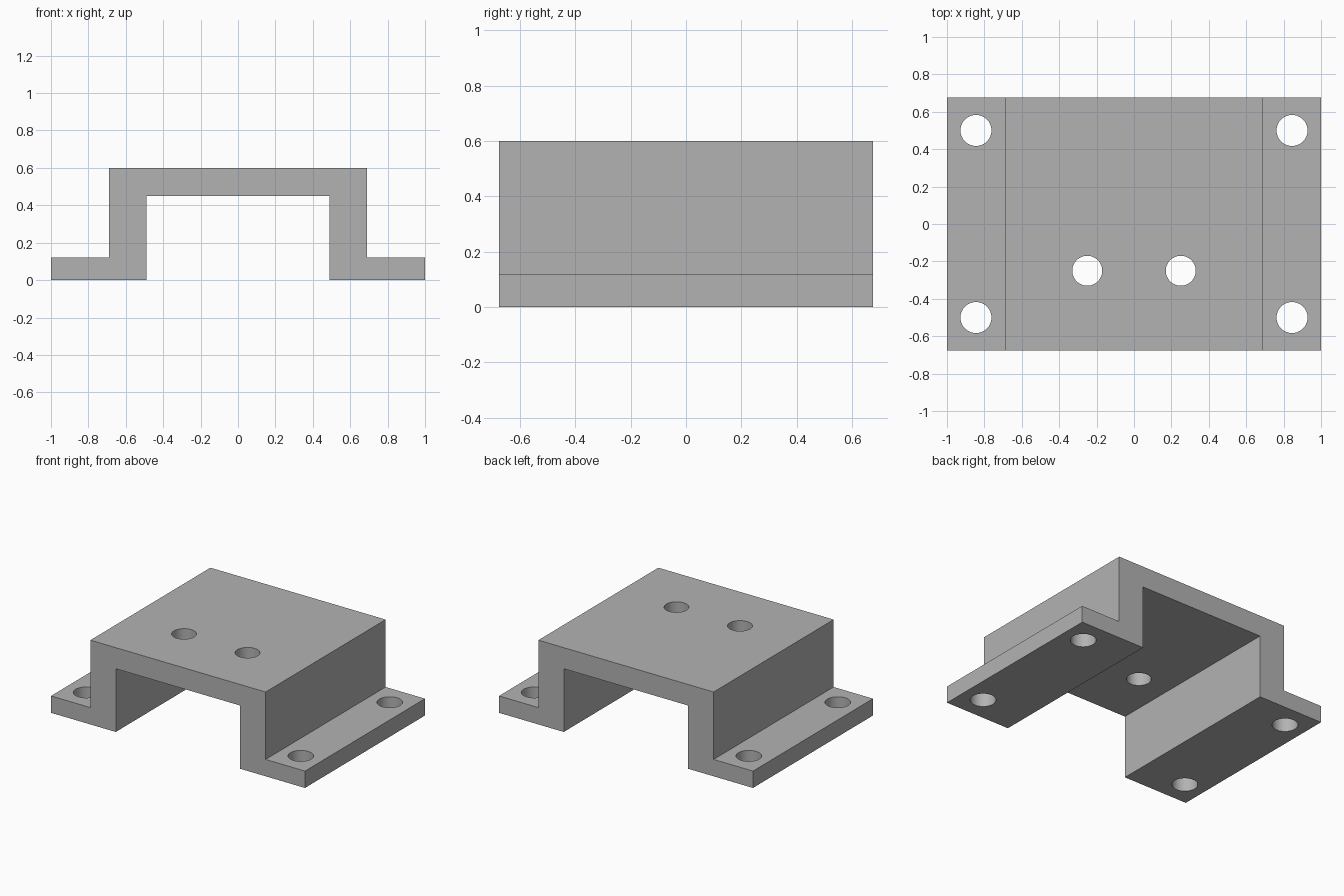
import bpy
import bmesh
import math
from mathutils import Matrix, Vector

default = bpy.data.objects.get("Cube")
if default:
    bpy.data.objects.remove(default, do_unlink=True)

HALF_DEPTH = 0.675
GREY = (0.45, 0.45, 0.45, 1.0)

metal = bpy.data.materials.new("plain_grey")
metal.use_nodes = True
metal.diffuse_color = GREY
metal.node_tree.nodes["Principled BSDF"].inputs["Base Color"].default_value = GREY


def make_object(name, bm):
    bmesh.ops.recalc_face_normals(bm, faces=bm.faces)
    mesh = bpy.data.meshes.new(name)
    bm.to_mesh(mesh)
    bm.free()
    mesh.materials.append(metal)
    obj = bpy.data.objects.new(name, mesh)
    bpy.context.collection.objects.link(obj)
    return obj


# Bracket body: half of the hat-shaped section, mirrored and extruded in depth
half = [(0.49, 0.45), (0.49, 0), (1, 0), (1, 0.12), (0.69, 0.12), (0.69, 0.6)]
section = half + [(-x, z) for x, z in reversed(half)]
bm = bmesh.new()
face = bm.faces.new([bm.verts.new((x, -HALF_DEPTH, z)) for x, z in section])
result = bmesh.ops.extrude_face_region(bm, geom=[face])
moved = [v for v in result["geom"] if isinstance(v, bmesh.types.BMVert)]
bmesh.ops.translate(bm, verts=moved, vec=Vector((0, 2 * HALF_DEPTH, 0)))
bracket = make_object("mounting_bracket", bm)

# Drills: four through the flanges, two through the top plate
holes = [(0.845, 0.5, 0.083), (0.845, -0.5, 0.083), (0.25, -0.25, 0.08)]
bm = bmesh.new()
for x, y, radius in holes:
    for side in (-1, 1):
        bmesh.ops.create_cone(bm, cap_ends=True, segments=48, radius1=radius,
                              radius2=radius, depth=2,
                              matrix=Matrix.Translation((side * x, y, 0.3)))
drills = make_object("hole_cutters", bm)
drills.hide_render = True

# Cut the holes and keep only the finished bracket
cut = bracket.modifiers.new("holes", "BOOLEAN")
cut.operation = "DIFFERENCE"
cut.solver = "EXACT"
cut.object = drills
bpy.context.view_layer.objects.active = bracket
bracket.select_set(True)
bpy.ops.object.modifier_apply(modifier=cut.name)
bpy.data.objects.remove(drills, do_unlink=True)

# Smooth hole walls, sharp plate edges
bpy.ops.object.shade_smooth_by_angle(angle=math.radians(30))
